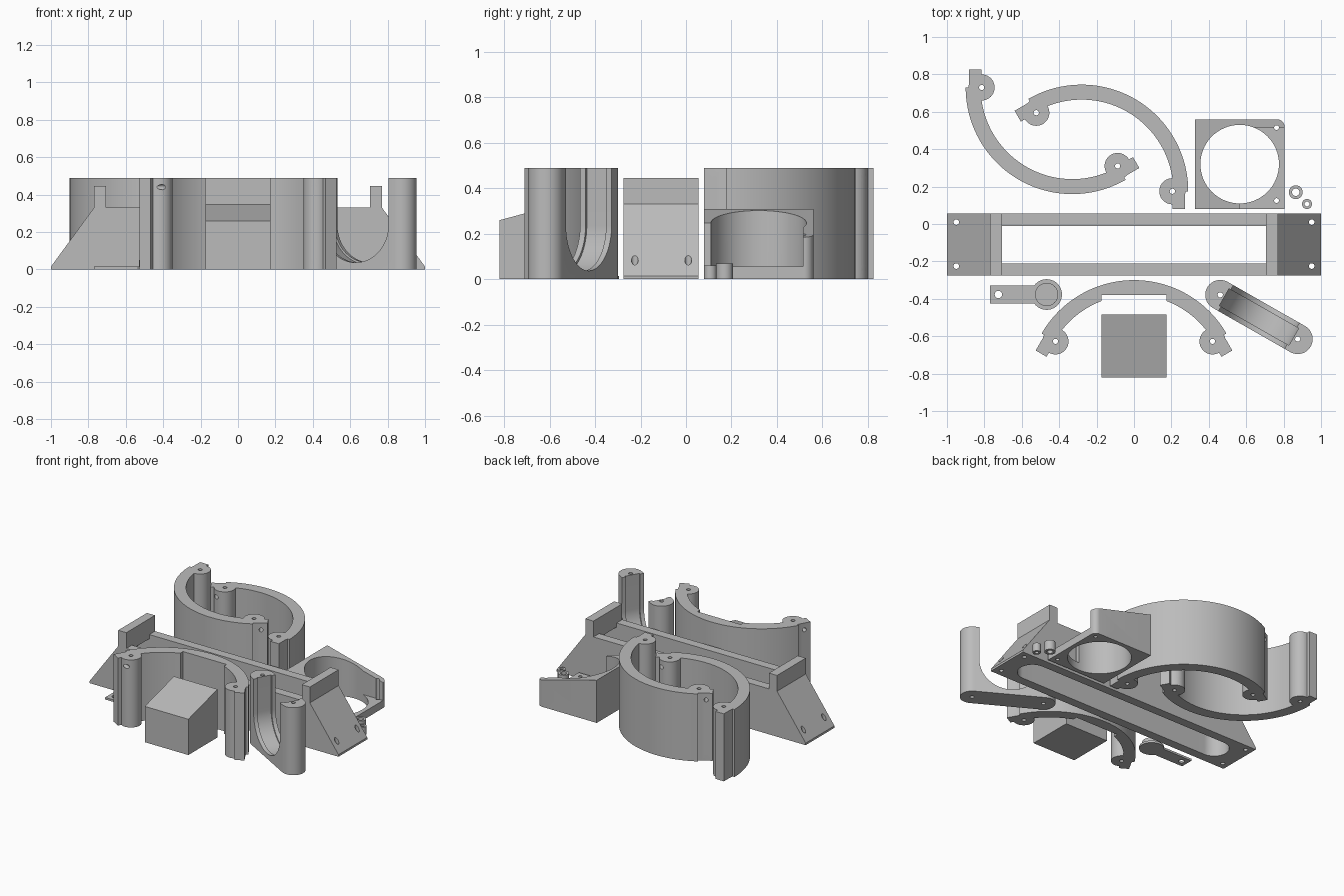
import bpy, bmesh, math
from mathutils import Matrix, Vector

if "Cube" in bpy.data.objects:
    bpy.data.objects.remove(bpy.data.objects["Cube"])

grey = bpy.data.materials.new("light_grey")
grey.diffuse_color = (0.5, 0.5, 0.5, 1)
grey.use_nodes = True
grey.node_tree.nodes["Principled BSDF"].inputs["Base Color"].default_value = grey.diffuse_color
H = 0.49


def prism(name, pts, z0, z1, mat=None):
    """Extrude a flat outline from z0 to z1, then optionally transform it."""
    bm = bmesh.new()
    f = bm.faces.new([bm.verts.new((x, y, z0)) for x, y in pts])
    ext = bmesh.ops.extrude_face_region(bm, geom=[f])
    bmesh.ops.translate(bm, vec=(0, 0, z1 - z0),
                        verts=[v for v in ext["geom"] if isinstance(v, bmesh.types.BMVert)])
    if mat:
        bm.transform(mat)
    bmesh.ops.recalc_face_normals(bm, faces=bm.faces)
    me = bpy.data.meshes.new(name)
    bm.to_mesh(me)
    bm.free()
    me.materials.append(grey)
    ob = bpy.data.objects.new(name, me)
    bpy.context.collection.objects.link(ob)
    return ob


def arc(cx, cy, r, a0, a1, n=32):
    return [(cx + r * math.cos(math.radians(a0 + (a1 - a0) * i / n)),
             cy + r * math.sin(math.radians(a0 + (a1 - a0) * i / n))) for i in range(n + 1)]


def cyl(name, x, y, r, z0, z1, n=32, mat=None):
    return prism(name, arc(x, y, r, 0, 360, n)[:-1], z0, z1, mat)


def box(name, x0, x1, y0, y1, z0, z1, mat=None):
    return prism(name, [(x0, y0), (x1, y0), (x1, y1), (x0, y1)], z0, z1, mat)


def combine(ob, op, others):
    """Apply booleans and delete the tools."""
    for o in others:
        m = ob.modifiers.new("bool", "BOOLEAN")
        m.operation, m.solver, m.object = op, "EXACT", o
        dg = bpy.context.evaluated_depsgraph_get()
        me = bpy.data.meshes.new_from_object(ob.evaluated_get(dg))
        ob.modifiers.clear()
        ob.data = me
        bpy.data.objects.remove(o)
    return ob


def smooth(ob):
    bpy.ops.object.select_all(action="DESELECT")
    bpy.context.view_layer.objects.active = ob
    ob.select_set(True)
    bpy.ops.object.shade_smooth_by_angle(angle=math.radians(30))


# local (x, y, z) -> world (x, z, y): draws side profiles
SIDE = Matrix(((1, 0, 0, 0), (0, 0, 1, 0), (0, 1, 0, 0), (0, 0, 0, 1)))


# Curved shell segments with screw bosses and tabs at both ends
def shell(name, cx, cy, a0, notch=False):
    ob = prism(name, arc(0, 0, 0.57, 0, 120, 64) + arc(0, 0, 0.49, 120, 0, 64), 0, H)
    cuts = []
    for ang, s in ((0, -1), (120, 1)):
        rot = Matrix.Rotation(math.radians(ang), 4, "Z")
        boss = cyl("boss", 0.485, 0, 0.07, 0, H, 40, rot)
        tab = box("tab", 0.485, 0.552, -0.02 * s, 0.095 * s, 0, H, rot)
        combine(ob, "UNION", [boss, tab])
        cuts.append(cyl("screw_hole", 0.485, 0, 0.014, -0.1, H + 0.1, 16, rot))
        for z in (0.05, 0.44):
            side = rot @ Matrix.Translation((0, 0.052 * s, z)) @ Matrix.Rotation(math.pi / 2, 4, "Y")
            cuts.append(cyl("side_hole", 0, 0, 0.014, 0.38, 0.62, 16, side))
    combine(ob, "DIFFERENCE", cuts)
    ob.data.transform(Matrix.Translation((cx, cy, 0)) @ Matrix.Rotation(math.radians(a0), 4, "Z"))
    if notch:
        combine(ob, "DIFFERENCE", [box("notch", -0.175, 0.175, -0.6, -0.38, -0.1, 0.6)])
    smooth(ob)


shell("left_shell", -0.33, 0.73, 180)
shell("middle_shell", -0.28, 0.175, 0)
shell("front_shell", 0, -0.87, 30, True)

# Sloped filler block
prism("wedge_block", [(-0.82, 0), (-0.485, 0), (-0.485, 0.35), (-0.82, 0.26)], -0.175, 0.175,
      Matrix(((0, 0, 1, 0), (1, 0, 0, 0), (0, 1, 0, 0), (0, 0, 0, 1))))

# Long base frame with ramped ends
half = [(1, 0), (1, 0.015), (0.77, 0.33), (0.77, 0.445), (0.705, 0.445), (0.705, 0.33)]
frame = prism("base_frame", half + [(-x, z) for x, z in reversed(half)], -0.275, 0.055, SIDE)
roof = [(0.95, -0.1), (0.95, 0.03), (0.88, 0.11), (0.74, 0.30), (0.6, 0.30)]
hollow = prism("hollow", roof + [(-x, z) for x, z in reversed(roof)], -0.3, 0.1, SIDE)
slot = prism("slot", arc(0.78, -0.11, 0.1, -90, 90) + arc(-0.78, -0.11, 0.1, 90, 270), -0.05, 0.6)
combine(hollow, "INTERSECT", [slot])
holes = [cyl("frame_hole", x, y, 0.015, -0.1, 0.4, 16) for x in (-0.95, 0.95) for y in (-0.225, 0.01)]
combine(frame, "DIFFERENCE",
        [hollow, box("opening", -0.705, 0.705, -0.21, -0.01, -0.1, 0.6)] + holes)
smooth(frame)

# Tapered duct bracket with a round bore and open side
duct = prism("duct_bracket", [(0.325, 0), (0.805, 0), (0.805, 0.185), (0.325, 0.31)], 0.08, 0.56, SIDE)
outline = prism("outline", [(0.3, 0.05), (0.805, 0.05)] + arc(0.765, 0.52, 0.04, 0, 90, 8)
                + [(0.3, 0.56)], -0.1, 0.5)
combine(duct, "INTERSECT", [outline])
combine(duct, "DIFFERENCE", [
    box("side_gap", 0.565, 0.9, 0.0, 0.515, 0.055, 0.5),
    cyl("bore", 0.565, 0.32, 0.21, -0.1, 0.5, 64),
    cyl("duct_hole_a", 0.762, 0.125, 0.013, -0.1, 0.5, 16),
    cyl("duct_hole_b", 0.762, 0.515, 0.013, -0.1, 0.5, 16)])
smooth(duct)

# Saddle arm: two rounded posts joined by a U-shaped cradle with a channel
L = 0.477
arm = prism("saddle_arm", arc(L, 0, 0.08, -90, 90, 24) + arc(0, 0, 0.08, 90, 270, 24), 0, H)


def u_cut(r, w):
    return prism("u_cut", [(L / 2 + r, 0.6)] + arc(L / 2, 0.24, r, 0, -180, 48)
                 + [(L / 2 - r, 0.6)], -w, w, SIDE)


combine(arm, "DIFFERENCE", [u_cut(0.203, 0.1), u_cut(0.214, 0.052)]
        + [cyl("arm_hole", x, 0, 0.014, -0.1, 0.6, 16) for x in (0, L)])
arm.data.transform(Matrix.Translation((0.461, -0.379, 0)) @ Matrix.Rotation(math.radians(-29.7), 4, "Z"))
smooth(arm)

# Flat lever with a round knob
lever = box("lever", -0.77, -0.465, -0.425, -0.33, 0, 0.015)
combine(lever, "UNION", [cyl("lever_disc", -0.467, -0.377, 0.082, 0, 0.015, 40),
                         cyl("lever_knob", -0.467, -0.377, 0.062, 0.005, 0.05, 40)])
combine(lever, "DIFFERENCE", [cyl("lever_hole", -0.725, -0.377, 0.02, -0.1, 0.1, 20)])
smooth(lever)

# Spacer rings
for name, x, y, r, ri, h in (("large_spacer", 0.865, 0.17, 0.037, 0.02, 0.07),
                             ("small_spacer", 0.925, 0.107, 0.027, 0.013, 0.06)):
    ring = cyl(name, x, y, r, 0, h)
    smooth(combine(ring, "DIFFERENCE", [cyl("ring_hole", x, y, ri, -0.1, 0.2)]))
